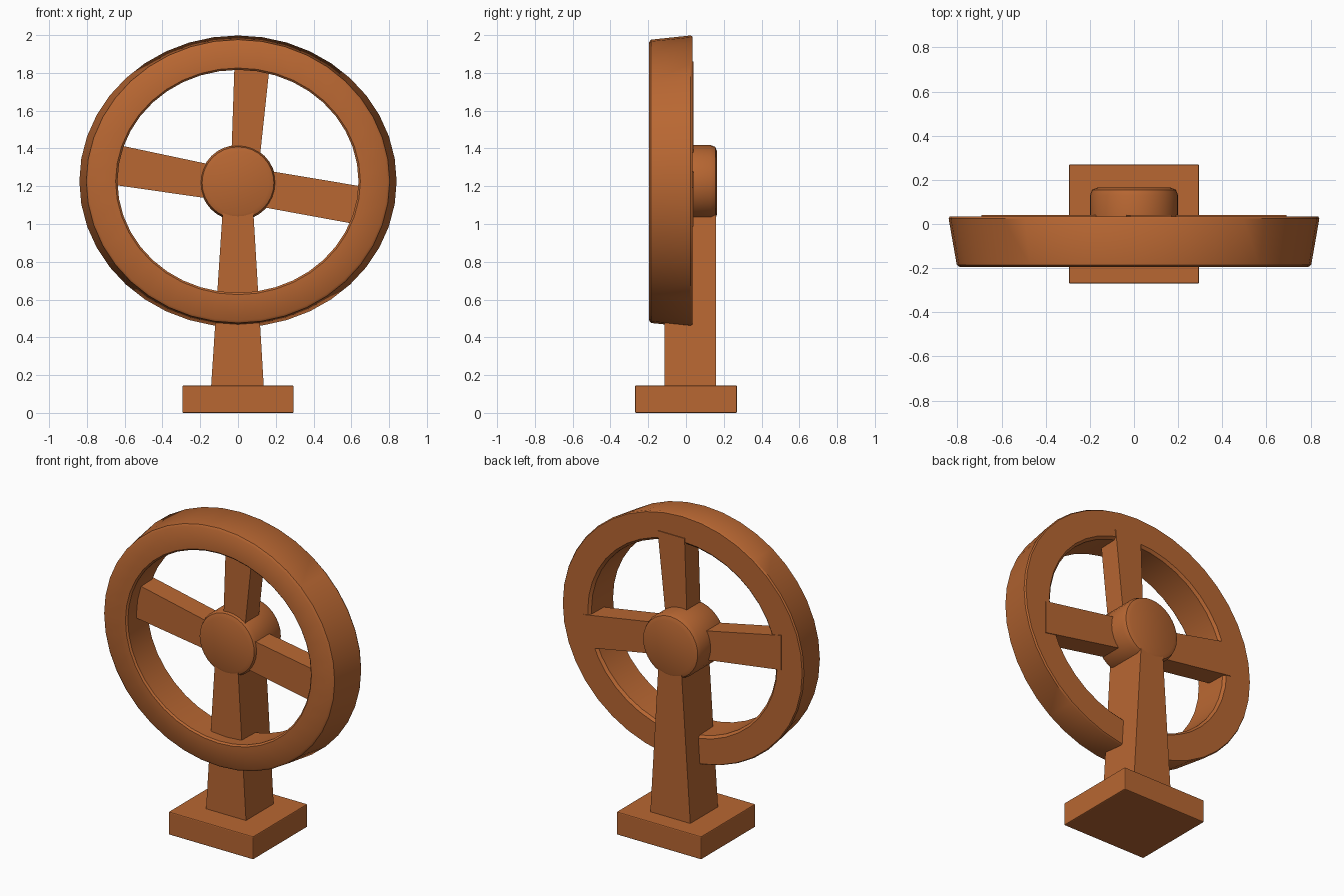
import bpy, bmesh, math

if "Cube" in bpy.data.objects:
    bpy.data.objects.remove(bpy.data.objects["Cube"])

mat = bpy.data.materials.new("rust_brown")
mat.diffuse_color = (0.48, 0.135, 0.032, 1)
mat.use_nodes = True
mat.node_tree.nodes["Principled BSDF"].inputs["Base Color"].default_value = mat.diffuse_color
CZ = 1.226  # wheel centre height


def make(name, bm, bevel=0.0, segments=2, smooth=False):
    bmesh.ops.recalc_face_normals(bm, faces=bm.faces)
    mesh = bpy.data.meshes.new(name)
    bm.to_mesh(mesh)
    bm.free()
    mesh.materials.append(mat)
    ob = bpy.data.objects.new(name, mesh)
    bpy.context.collection.objects.link(ob)
    if bevel:
        m = ob.modifiers.new("bevel", 'BEVEL')
        m.width, m.segments = bevel, segments
        m.limit_method, m.angle_limit = 'ANGLE', math.radians(50)
    if smooth:
        bpy.ops.object.select_all(action='DESELECT')
        ob.select_set(True)
        bpy.context.view_layer.objects.active = ob
        bpy.ops.object.shade_smooth_by_angle(angle=math.radians(38))
    return ob


def loft(name, front, back, y0, y1, bevel=0.0):
    """Solid between two xz outlines at depths y0 and y1."""
    bm = bmesh.new()
    f = [bm.verts.new((x, y0, z)) for x, z in front]
    b = [bm.verts.new((x, y1, z)) for x, z in back]
    n = len(f)
    bm.faces.new(f)
    bm.faces.new(b[::-1])
    for i in range(n):
        j = (i + 1) % n
        bm.faces.new((f[i], b[i], b[j], f[j]))
    return make(name, bm, bevel)


# Foot block and tapered post
foot = [(-0.295, 0), (0.295, 0), (0.295, 0.145), (-0.295, 0.145)]
loft("foot", foot, foot, -0.27, 0.27, 0.006)
post = [(-0.143, 0.13), (0.137, 0.13), (0.078, 1.12), (-0.078, 1.12)]
loft("post", post, post, -0.115, 0.16)

# Oval rim: cross-section (x radius, z radius, y) swept around
profile = [
    (0.648, 0.6, -0.195), (0.79, 0.737, -0.195), (0.803, 0.75, -0.185),
    (0.84, 0.772, 0.025), (0.834, 0.766, 0.035), (0.66, 0.61, 0.035),
    (0.645, 0.595, 0.02), (0.638, 0.59, -0.185)]
bm = bmesh.new()
N = 40
rings = []
for i in range(N):
    a = 2 * math.pi * i / N
    rings.append([bm.verts.new((rx * math.cos(a), y, CZ + rz * math.sin(a)))
                  for rx, rz, y in profile])
for i in range(N):
    p, q = rings[i], rings[(i + 1) % N]
    for k in range(len(profile)):
        m = (k + 1) % len(profile)
        bm.faces.new((p[k], p[m], q[m], q[k]))
make("rim", bm, smooth=True)

# Hub drum with rounded edges
bm = bmesh.new()
rows = []
for r, y in [(0.165, -0.12), (0.19, -0.11), (0.2, -0.085),
             (0.2, 0.13), (0.19, 0.155), (0.165, 0.165)]:
    rows.append([bm.verts.new((r * math.cos(2 * math.pi * i / 32), y,
                               1.218 + r * math.sin(2 * math.pi * i / 32)))
                 for i in range(32)])
bm.faces.new(rows[0])
bm.faces.new(rows[-1])
for p, q in zip(rows, rows[1:]):
    for i in range(32):
        j = (i + 1) % 32
        bm.faces.new((p[i], p[j], q[j], q[i]))
make("hub", bm, smooth=True)

# Three flared spokes, inner and outer ends buried in hub and rim
spokes = {
    "top_spoke": [(-0.037, 1.3), (0.11, 1.3), (0.17, 1.86), (-0.018, 1.86)],
    "left_spoke": [(-0.1, 1.305), (-0.1, 1.127), (-0.69, 1.212), (-0.69, 1.43)],
    "right_spoke": [(0.1, 1.292), (0.1, 1.095), (0.69, 0.987), (0.69, 1.193)],
}
for name, outline in spokes.items():
    loft(name, outline, outline, -0.095, 0.04)
